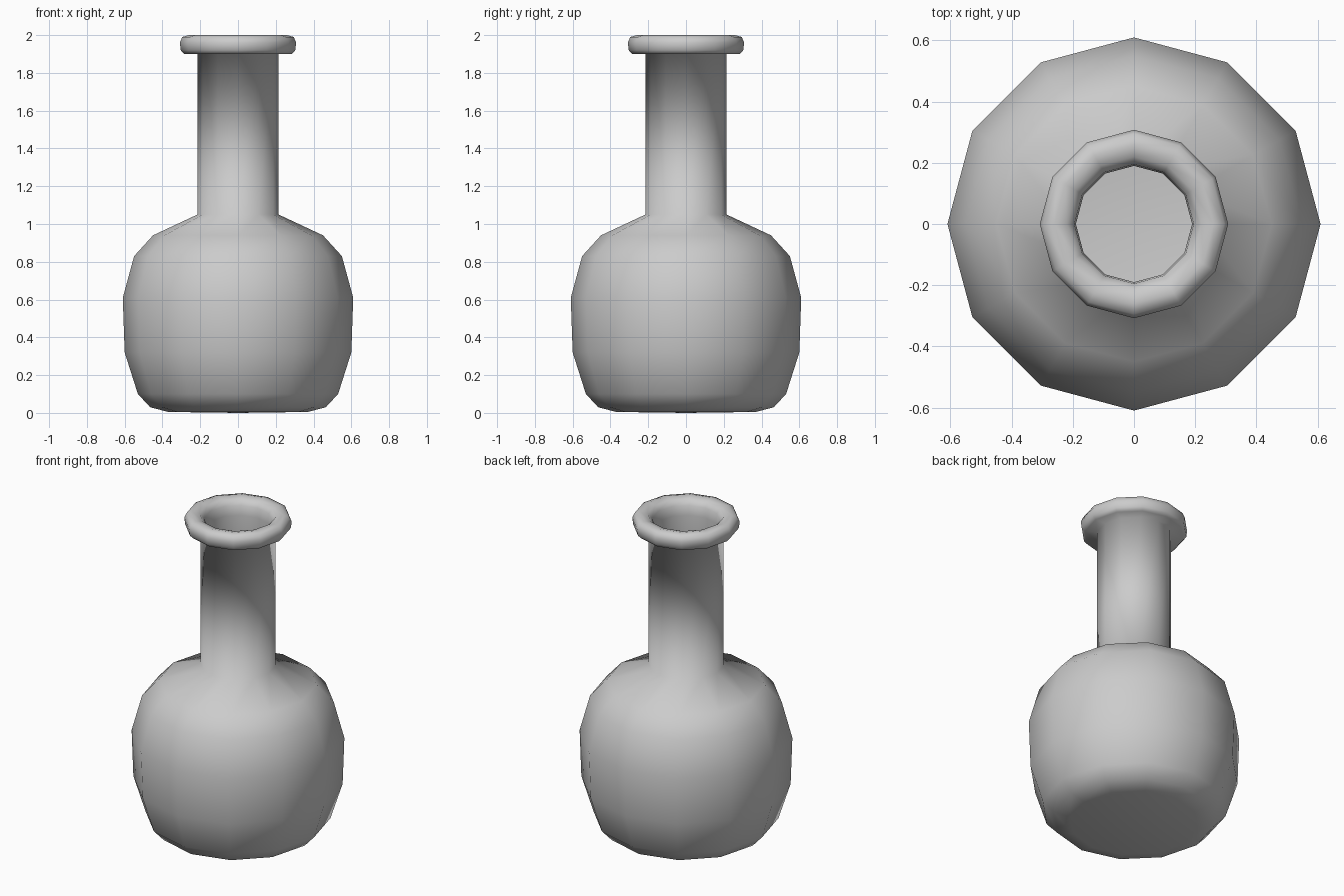
import bpy, bmesh
from math import sin, cos, tau

if "Cube" in bpy.data.objects:
    bpy.data.objects.remove(bpy.data.objects["Cube"])

SIDES = 12


def lathe(name, profile):
    """Spin an (r, z) profile around z; r = 0 makes a pole vertex."""
    bm = bmesh.new()
    rings = []
    for r, z in profile:
        n = 1 if r == 0 else SIDES
        rings.append([bm.verts.new((r * cos(tau * i / SIDES), r * sin(tau * i / SIDES), z))
                      for i in range(n)])
    for a, b in zip(rings, rings[1:]):
        for i in range(SIDES):
            j = (i + 1) % SIDES
            loop = [a[i % len(a)], a[j % len(a)], b[j % len(b)], b[i % len(b)]]
            bm.faces.new(list(dict.fromkeys(loop)))
    bmesh.ops.recalc_face_normals(bm, faces=bm.faces)
    for f in bm.faces:
        f.smooth = True
    mesh = bpy.data.meshes.new(name)
    bm.to_mesh(mesh)
    bm.free()
    obj = bpy.data.objects.new(name, mesh)
    bpy.context.collection.objects.link(obj)
    return obj


# Outer body, from base centre up to the neck
body = [(0, 0), (0.37, 0.005), (0.465, 0.03), (0.53, 0.10), (0.60, 0.32), (0.61, 0.61),
        (0.55, 0.83), (0.45, 0.94), (0.215, 1.05), (0.215, 1.90)]

# Rounded lip
lip = [(0.285, 1.90), (0.303, 1.92), (0.308, 1.96), (0.295, 1.99), (0.26, 2.0),
       (0.22, 1.99), (0.195, 1.96)]

# Inner wall, from neck down to the inner floor
inside = [(0.19, 1.90), (0.19, 1.035), (0.43, 0.92), (0.525, 0.82), (0.585, 0.61),
          (0.575, 0.32), (0.51, 0.12), (0.45, 0.055), (0.36, 0.03), (0, 0.025)]

lathe("bottle", body + lip + inside)
